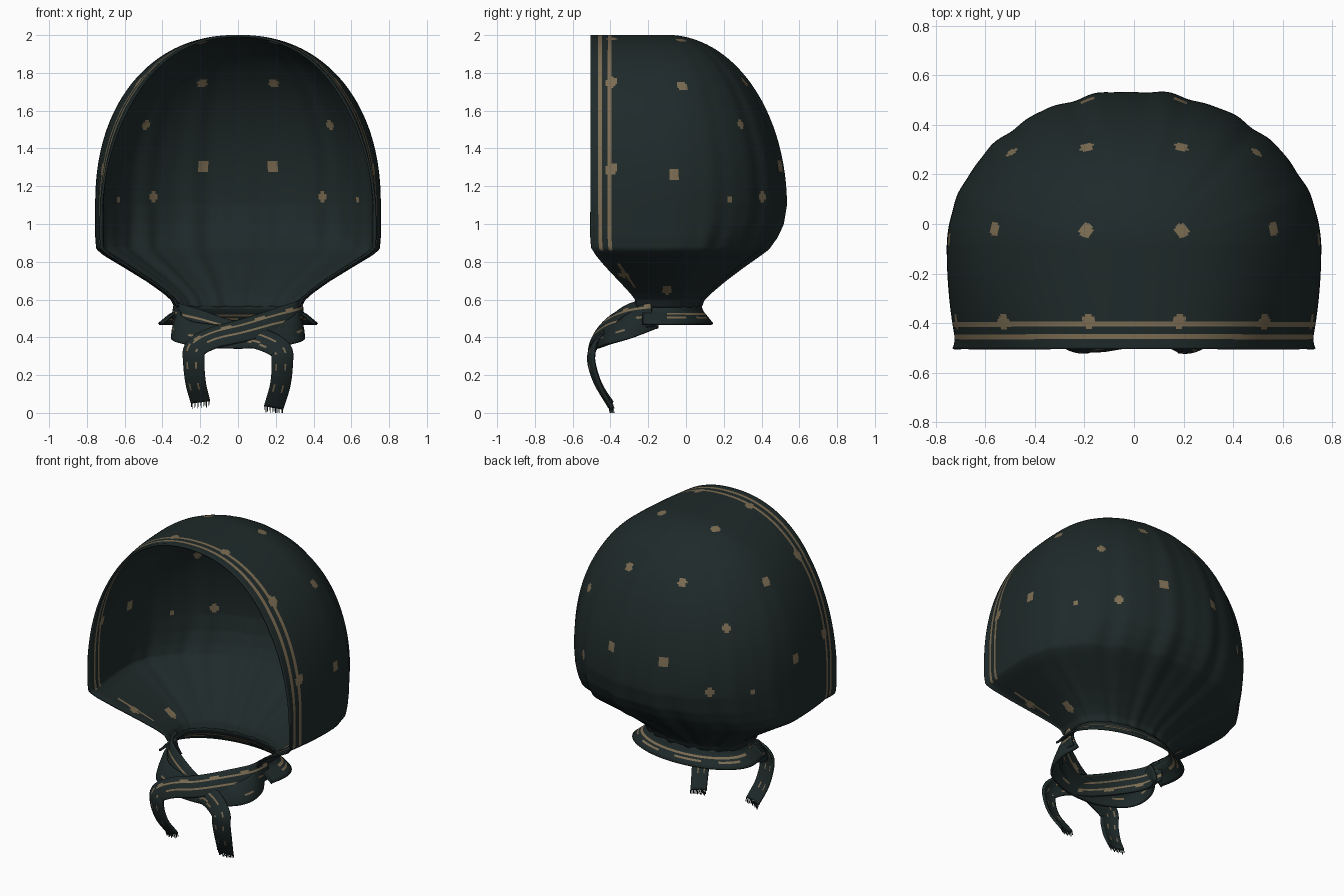
import bpy, bmesh, math
from mathutils import Vector

if "Cube" in bpy.data.objects:
    bpy.data.objects.remove(bpy.data.objects["Cube"])


def material(name, col):
    m = bpy.data.materials.new(name)
    m.diffuse_color = (*col, 1)
    m.use_nodes = True
    m.node_tree.nodes["Principled BSDF"].inputs["Base Color"].default_value = m.diffuse_color
    return m


CLOTH = material("dark teal cloth", (0.0135, 0.0225, 0.0225))
GOLD = material("dull gold print", (0.20, 0.15, 0.085))
YM = -0.1          # where the straight sides turn into the rounded back
NS, NB = 40, 160   # columns on each straight side, and around the back


def lerp_table(table, z):
    for a, b in zip(table, table[1:]):
        if b[0] <= z <= a[0]:
            t = (a[0] - z) / (a[0] - b[0])
            return [p + (q - p) * t for p, q in zip(a[1:], b[1:])]
    return table[-1][1:]


def section(z, w, b, yf, fold):
    """U-shaped horizontal cut, open toward the front."""
    side = []
    inset = 0.055 + 0.045 * min(1, max(0, (z - 1.1) / 0.6))
    for i in range(NS):
        f = i / NS
        flare = 0.025 * max(0, 1 - f / 0.14) ** 2 * max(0, 1 - max(0, z - 1) / 0.6)
        side.append((w * (1 - inset * (1 - f) ** 2 + flare), yf + (YM - yf) * f))
    pts = [Vector((x, y, z)) for x, y in side]
    for j in range(NB + 1):
        t = math.pi * j / NB
        s = 1 + fold * math.sin(t) * (math.cos(18 * t) + 0.5 * math.cos(31 * t + 1))
        pts.append(Vector((w * math.cos(t) * s, YM + (b - YM) * math.sin(t) * s, z)))
    pts += [Vector((-x, y, z)) for x, y in reversed(side)]
    return pts


def sheet(name, rows, rule, thick=0.012):
    """Grid surface; rule(row, column, centre) says which faces are gold."""
    bm = bmesh.new()
    grid = [[bm.verts.new(p) for p in r] for r in rows]
    for i in range(len(grid) - 1):
        for j in range(len(grid[0]) - 1):
            f = bm.faces.new((grid[i][j], grid[i + 1][j], grid[i + 1][j + 1], grid[i][j + 1]))
            f.smooth = True
            f.material_index = int(rule(i, j, f.calc_center_median()))
    bmesh.ops.remove_doubles(bm, verts=bm.verts, dist=1e-4)
    bmesh.ops.recalc_face_normals(bm, faces=bm.faces)
    me = bpy.data.meshes.new(name)
    bm.to_mesh(me)
    bm.free()
    me.materials.append(CLOTH)
    me.materials.append(GOLD)
    ob = bpy.data.objects.new(name, me)
    bpy.context.collection.objects.link(ob)
    sol = ob.modifiers.new("thickness", "SOLIDIFY")
    sol.thickness, sol.offset = thick, 0
    return ob


# hood: domed upper part, straight sides, then gathered in to the neck
LOWER = [(1.1, .75, .53, -.505), (1.0, .75, .51, -.505), (.93, .75, .475, -.505),
         (.87, .745, .43, -.5), (.84, .71, .39, -.48), (.78, .61, .305, -.43),
         (.7, .48, .2, -.355), (.64, .395, .13, -.3), (.6, .35, .09, -.27),
         (.56, .33, .075, -.26)]
rows = []
ND, NL = 95, 55
for k in range(ND):
    a = math.pi / 2 * (1 - k / ND)
    s = math.sin(a)
    z, c = 1.1 + 0.895 * s, math.cos(a)
    w = (1 - s ** 2.2) ** (1 / 2.2)     # sides slightly fuller than round
    if k == 0:
        c = w = 0
    rows.append(section(z, 0.75 * w, YM + 0.63 * c, -.505, 0.005 + 0.003 * (k / ND) ** 2))
for k in range(NL + 1):
    z = 1.1 - 0.54 * k / NL
    rows.append(section(z, *lerp_table(LOWER, z), 0.008 + 0.013 * min(1, k / 30)))

# printed dots (mirrored) with radius, snapped to the cloth; the last ones touch the border
DOTS = [(.19, -.03, 1.96, .029), (.56, -.02, 1.73, .03), (.19, .32, 1.76, .027),
        (.5, .3, 1.53, .026), (.18, .49, 1.31, .033), (.45, .39, 1.14, .028),
        (.63, .23, 1.13, .019), (.75, -.06, 1.27, .03), (.41, -.1, .65, .026),
        (.43, -.1, .68, .022), (.53, -.33, .72, .03), (.18, -.39, 1.97, .03),
        (.52, -.39, 1.74, .034), (.72, -.39, 1.29, .034)]
verts = [p for r in rows for p in r]
dots = []
for x, y, z, r in DOTS:
    for s in (1, -1):
        d = Vector((s * x, y, z))
        dots.append((min(verts, key=lambda p: (p - d).length_squared), r))
LAST = 2 * NS + NB - 1


def hood_gold(i, j, c):
    j = min(j, LAST - j)
    if c.z > 0.86:
        stripe = j in (4, 5, 9, 10)
    else:   # the border breaks up where the cloth is gathered
        stripe = j in (9, 10) and 0.67 < c.z < 0.8
    return stripe or any((c - d).length < r for d, r in dots)


sheet("hood", rows, hood_gold)

# collar flaring out under the neck gathering
COLLAR = [(.565, .325, .075, -.23), (.53, .34, .09, -.23), (.52, .36, .1, -.23), (.47, .42, .14, -.23)]
rows = [section(z, *lerp_table(COLLAR, z), 0) for z in (.565, .55, .535, .525, .515, .505, .495, .485, .47)]
sheet("collar", rows, lambda i, j, c: c.y > -.1 and (i == 3 or (i == 5 and j % 40 < 24)))


def spline(pts, n=9):
    """Smooth curve through the given points."""
    P = [Vector(p) for p in pts]
    P = [2 * P[0] - P[1]] + P + [2 * P[-1] - P[-2]]
    out = []
    for a, b, c, d in zip(P, P[1:], P[2:], P[3:]):
        for k in range(n):
            t = k / n
            out.append(0.5 * (2 * b + (c - a) * t + (2 * a - 5 * b + 4 * c - d) * t * t
                              + (3 * b - a - 3 * c + d) * t ** 3))
    return out + [P[-2]]


def ribbon(name, pts, half0, half1, rule):
    """Flat cloth band leaning back at its top; returns its end row."""
    path = spline(pts)
    rows = []
    for i, p in enumerate(path):
        t = (path[min(i + 1, len(path) - 1)] - path[max(i - 1, 0)]).normalized()
        front = min(1, max(0, (-.2 - p.y) / .2))
        lean = 0.5 * min(1, max(0, (p.z - .3) / .1)) * front
        n = Vector((p.x * (1.6 - 1.3 * front), -.3 * front - .001, 0)).normalized()
        n.z = lean
        n.normalize()
        side = t.cross(n).normalized()
        h = half0 + (half1 - half0) * i / (len(path) - 1)
        # slight cupping across the band
        rows.append([p + side * h * (q / 6 - 1) - n * 0.012 * (q / 6 - 1) ** 2
                     for q in range(13)])
    sheet(name, rows, rule, 0.016)
    return rows[-1]


# neck ties: cross in front, then hang down as tails
TIE = [(.34, -.18, .53), (.31, -.29, .515), (.19, -.39, .485), (.03, -.46, .44), (-.13, -.49, .40),
       (-.225, -.505, .345), (-.235, -.51, .27), (-.225, -.475, .16)]


def tie_gold(i, j, c):
    if c.z > 0.37:
        return j in (4, 8) or (j == 9 and i % 10 < 3)
    return j in (4, 9) and i % 9 < 3


ends = [ribbon("left_tail_tie", TIE + [(-.2, -.41, .06)], .072, .05, tie_gold),
        ribbon("right_tail_tie", [(-x, y + .025 * (z > .37), z - .01) for x, y, z in TIE]
               + [(.19, -.405, .03)], .072, .05, tie_gold)]

# lower wrap of the knot
ribbon("knot_wrap", [(.31, -.18, .51), (.335, -.29, .465), (.28, -.385, .43), (.14, -.44, .41),
                     (0, -.455, .405), (-.14, -.44, .41), (-.28, -.385, .43),
                     (-.335, -.29, .465), (-.31, -.18, .51)], .066, .066,
       lambda i, j, c: j == 4 and i % 12 < 4)

# thread fringe on the tail ends
for name, row in zip(("left_fringe", "right_fringe"), ends):
    bm = bmesh.new()
    for k, p in enumerate(row):
        drop = 0.022 + 0.006 * (k % 3)
        q = Vector((p.x, p.y + 0.006, max(0, p.z - drop)))
        bm.faces.new([bm.verts.new(v) for v in
                      (p + Vector((-.002, 0, .004)), p + Vector((.002, 0, .004)),
                       q + Vector((.002, 0, 0)), q - Vector((.002, 0, 0)))])
    me = bpy.data.meshes.new(name)
    bm.to_mesh(me)
    bm.free()
    me.materials.append(CLOTH)
    ob = bpy.data.objects.new(name, me)
    bpy.context.collection.objects.link(ob)
    ob.modifiers.new("thickness", "SOLIDIFY").thickness = 0.004
